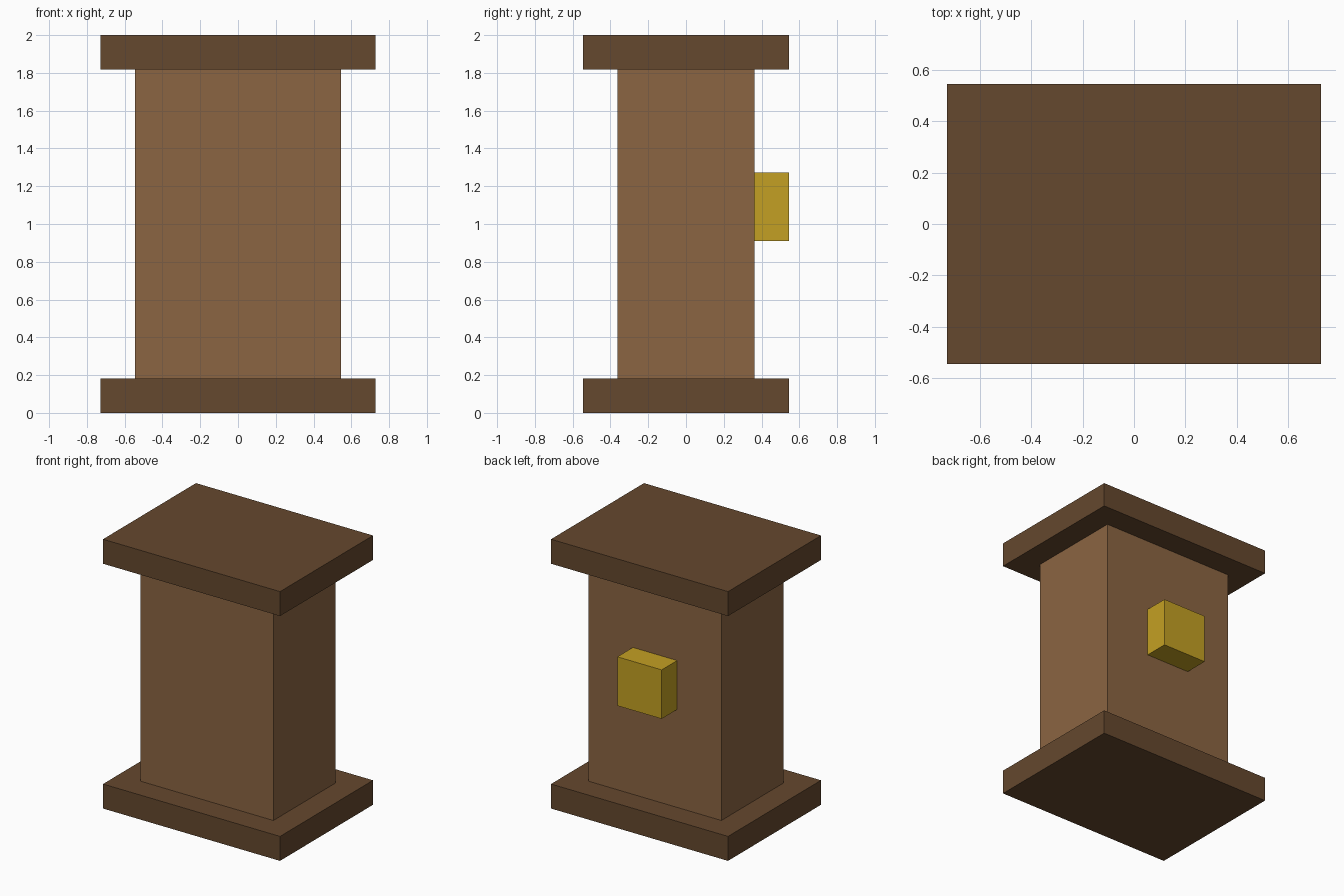
import bpy

# Remove the default cube
cube = bpy.data.objects.get("Cube")
if cube:
    bpy.data.objects.remove(cube, do_unlink=True)

U = 2 / 11  # one block of the model's module


def linear(c):
    c /= 255
    return c / 12.92 if c <= 0.04045 else ((c + 0.055) / 1.055) ** 2.4


def material(name, *rgb):
    mat = bpy.data.materials.new(name)
    mat.use_nodes = True
    colour = (*map(linear, rgb), 1)
    mat.diffuse_color = colour
    mat.node_tree.nodes["Principled BSDF"].inputs["Base Color"].default_value = colour
    return mat


def box(name, size, centre, mat):
    """Box with size and centre given in modules."""
    bpy.ops.mesh.primitive_cube_add(size=1, location=[c * U for c in centre])
    obj = bpy.context.object
    obj.name = name
    obj.scale = [s * U for s in size]
    bpy.ops.object.transform_apply(location=False, rotation=False, scale=True)
    obj.data.materials.append(mat)
    return obj


dark_wood = material("dark wood", 101, 72, 46)
light_wood = material("light wood", 139, 101, 66)
gold = material("gold", 196, 160, 35)

# Matching slabs at the bottom and top
for name, z in (("base_slab", 0.5), ("top_slab", 10.5)):
    box(name, (8, 6, 1), (0, 0, z), dark_wood)

# Body between the slabs
box("body", (6, 4, 9), (0, 0, 5.5), light_wood)

# Block on the back of the body
box("back_block", (2, 1, 2), (0, 2.5, 6), gold)
